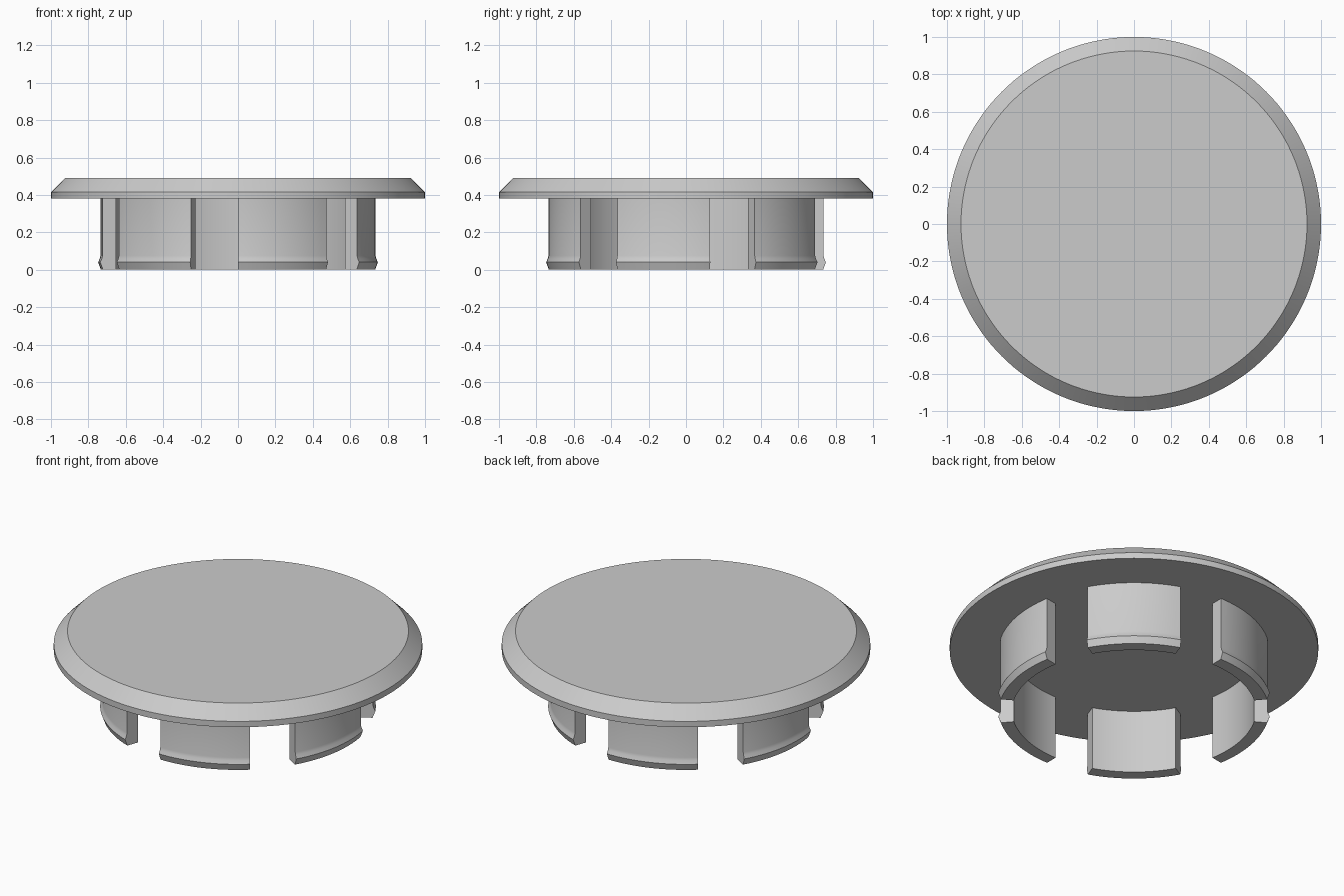
import bpy
import bmesh
from math import cos, sin, radians

old = bpy.data.objects.get("Cube")
if old:
    bpy.data.objects.remove(old, do_unlink=True)

grey = bpy.data.materials.new("light_grey_plastic")
grey.use_nodes = True
colour = (0.6, 0.6, 0.6, 1)
grey.diffuse_color = colour
grey.node_tree.nodes["Principled BSDF"].inputs["Base Color"].default_value = colour


def sweep(name, profile, start, angle, steps):
    """Sweep a closed (radius, z) profile around the z axis."""
    bm = bmesh.new()
    full = angle == 360
    rings = []
    for i in range(steps if full else steps + 1):
        a = radians(start + angle * i / steps)
        rings.append([bm.verts.new((r * cos(a), r * sin(a), z)) for r, z in profile])
    n = len(profile)
    for i in range(steps):
        p, q = rings[i], rings[(i + 1) % len(rings)]
        # a full turn is an open profile closed by flat discs
        for j in range(n - 1 if full else n):
            k = (j + 1) % n
            bm.faces.new((p[j], q[j], q[k], p[k]))
    if full:
        bm.faces.new([r[0] for r in rings])
        bm.faces.new([r[-1] for r in rings])
    else:
        bm.faces.new(rings[0])
        bm.faces.new(rings[-1])
    bmesh.ops.recalc_face_normals(bm, faces=bm.faces)
    mesh = bpy.data.meshes.new(name)
    bm.to_mesh(mesh)
    bm.free()
    mesh.materials.append(grey)
    obj = bpy.data.objects.new(name, mesh)
    bpy.context.collection.objects.link(obj)
    bpy.ops.object.select_all(action='DESELECT')
    obj.select_set(True)
    bpy.context.view_layer.objects.active = obj
    bpy.ops.object.shade_smooth_by_angle(angle=radians(30))
    return obj


# Chamfered cap disc
sweep("cap_disc", [(1, 0.38), (1, 0.415), (0.925, 0.49)], 0, 360, 144)

# Six snap tabs with a flared catch near the bottom
tab_profile = [(0.662, 0), (0.733, 0), (0.748, 0.04), (0.739, 0.06),
               (0.735, 0.075), (0.735, 0.39), (0.662, 0.39)]
for t in range(6):
    sweep(f"snap_tab_{t + 1}", tab_profile, -90 + 60 * t, 40, 16)
